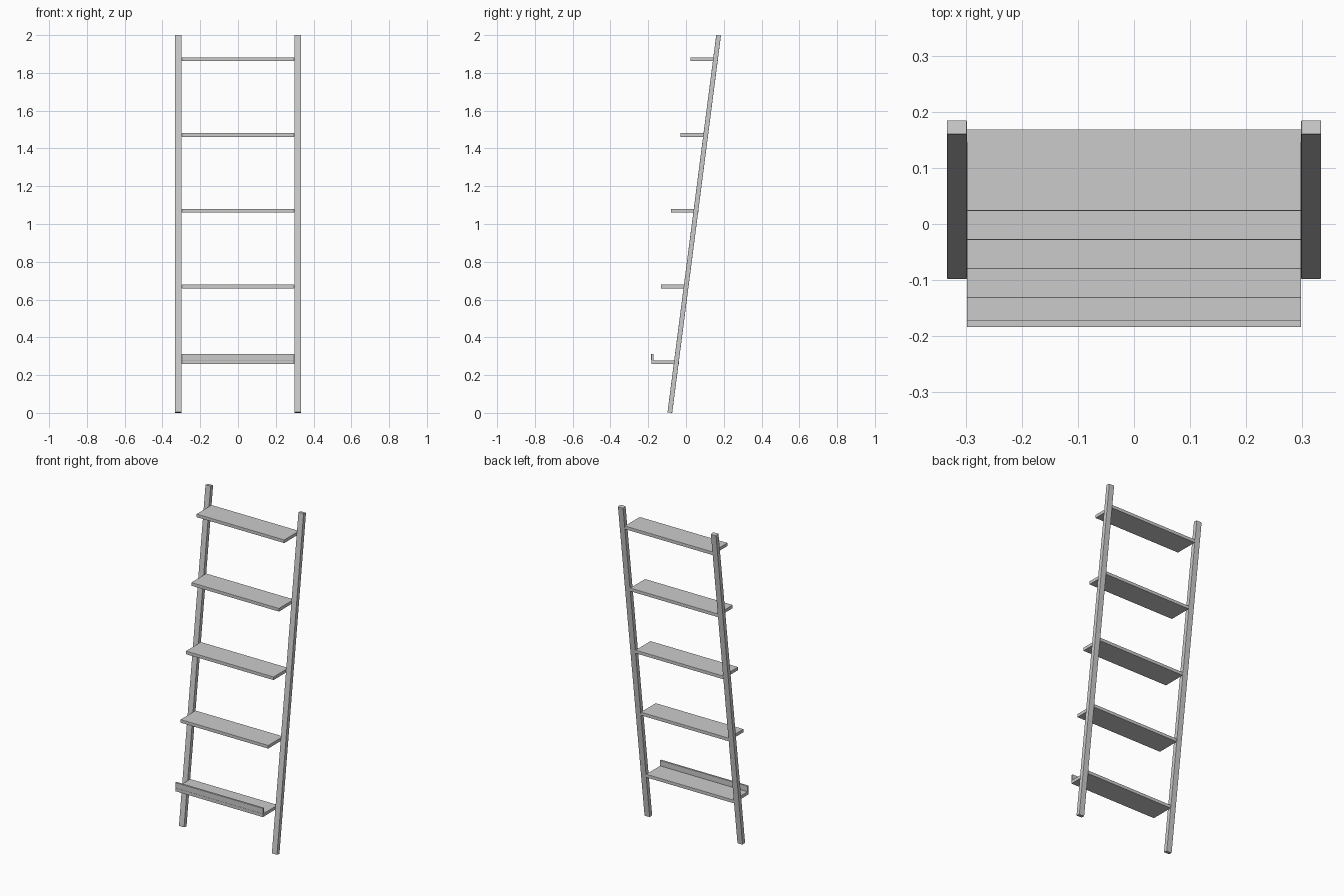
import bpy, math
from mathutils import Matrix, Vector

if "Cube" in bpy.data.objects:
    bpy.data.objects.remove(bpy.data.objects["Cube"])

grey = bpy.data.materials.new("light grey")
grey.diffuse_color = (0.6, 0.6, 0.6, 1)
grey.use_nodes = True
grey.node_tree.nodes["Principled BSDF"].inputs["Base Color"].default_value = grey.diffuse_color


def box(name, lo, hi, bevel=0.0015):
    """Softly bevelled box between two corners."""
    lo, hi = Vector(lo), Vector(hi)
    bpy.ops.mesh.primitive_cube_add(size=1)
    ob = bpy.context.object
    ob.name = name
    ob.data.transform(Matrix.Translation((lo + hi) / 2) @ Matrix.Diagonal((*(hi - lo), 1)))
    ob.data.materials.append(grey)
    mod = ob.modifiers.new("soft edges", 'BEVEL')
    mod.width = bevel
    mod.segments = 2
    return ob


W = 0.298                       # half width between the rails
SLOPE = 0.258 / 1.997           # backward lean
LEAN = math.atan(SLOPE)
THICK = 0.0252                  # rail depth
LENGTH = 1.997 / math.cos(LEAN)

# Leaning rails, square cut, resting on the lower back edge
for side, x in (("left", -W - 0.0355), ("right", W)):
    rail = box(side + "_rail", (x, -THICK, 0), (x + 0.0355, 0, LENGTH))
    rail.data.transform(Matrix.Translation((0, -0.073, 0)) @ Matrix.Rotation(-LEAN, 4, 'X'))

# Five shelves stepping back with the rails
for i in range(5):
    z = 0.268 + 0.401 * i
    back = -0.073 + SLOPE * z
    box(f"shelf_{i + 1}", (-W, back - 0.1455, z - 0.01), (W, back, z + 0.01))

# Raised lip along the front of the lowest shelf
box("shelf_lip", (-W, -0.184, 0.278), (W, -0.172, 0.312), 0.001)
